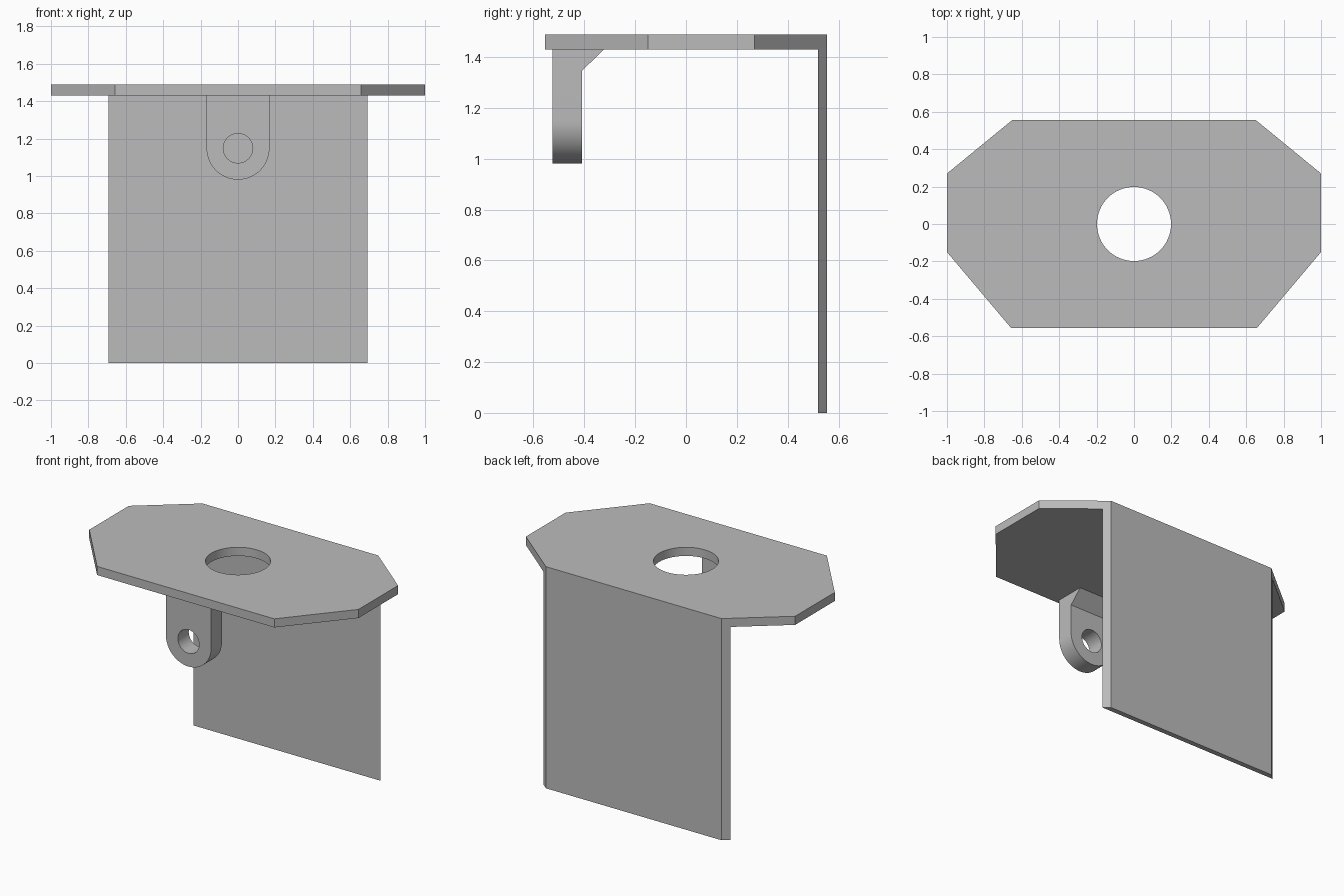
import bpy, bmesh, math
from mathutils import Vector

if "Cube" in bpy.data.objects:
    bpy.data.objects.remove(bpy.data.objects["Cube"], do_unlink=True)

PLATE_BOTTOM, PLATE_TOP = 1.43, 1.488
LUG_R, LUG_Z = 0.168, 1.148
LUG_FRONT, LUG_BACK = -0.525, -0.41

grey = bpy.data.materials.new("plain grey")
grey.use_nodes = True
grey.diffuse_color = (0.5, 0.5, 0.5, 1)
grey.node_tree.nodes["Principled BSDF"].inputs["Base Color"].default_value = (0.5, 0.5, 0.5, 1)


def prism(name, points, axis, start, end):
    """Extrude a 2D outline along an axis; the outline uses the other two axes in order."""
    def place(a, b):
        coords = [a, b]
        coords.insert("xyz".index(axis), start)
        return coords
    bm = bmesh.new()
    face = bm.faces.new([bm.verts.new(place(a, b)) for a, b in points])
    offset = Vector((0, 0, 0))
    offset["xyz".index(axis)] = end - start
    result = bmesh.ops.extrude_face_region(bm, geom=[face])
    moved = [g for g in result["geom"] if isinstance(g, bmesh.types.BMVert)]
    bmesh.ops.translate(bm, vec=offset, verts=moved)
    if face.is_valid and len(bm.faces) == len(points) + 1:
        bm.faces.new(list(face.verts))
    bmesh.ops.recalc_face_normals(bm, faces=bm.faces)
    mesh = bpy.data.meshes.new(name)
    bm.to_mesh(mesh)
    bm.free()
    obj = bpy.data.objects.new(name, mesh)
    bpy.context.collection.objects.link(obj)
    mesh.materials.append(grey)
    return obj


def arc(cx, cy, r, a0, a1, n):
    return [(cx + r * math.cos(a0 + (a1 - a0) * i / n),
             cy + r * math.sin(a0 + (a1 - a0) * i / n)) for i in range(n + 1)]


def circle(cx, cy, r, n=64):
    return arc(cx, cy, r, 0, math.tau, n)[:-1]


def combine(obj, other, operation):
    """Apply a boolean and discard the helper."""
    bpy.context.view_layer.objects.active = obj
    mod = obj.modifiers.new("combine", "BOOLEAN")
    mod.operation, mod.solver, mod.object = operation, "EXACT", other
    bpy.ops.object.modifier_apply(modifier=mod.name)
    bpy.data.objects.remove(other, do_unlink=True)


def smooth(obj):
    bpy.ops.object.select_all(action="DESELECT")
    obj.select_set(True)
    bpy.context.view_layer.objects.active = obj
    bpy.ops.object.shade_smooth_by_angle(angle=math.radians(30))


# Top plate with clipped corners and a round opening
half = [(0.658, -0.555), (1, -0.15), (1, 0.27), (0.652, 0.555)]
plate = prism("top_plate", half + [(-x, y) for x, y in reversed(half)], "z", PLATE_BOTTOM, PLATE_TOP)
combine(plate, prism("opening_cutter", circle(0, 0, 0.198), "z", 1.3, 1.6), "DIFFERENCE")
smooth(plate)

# Back panel, its sides following the plate's clipped corners
prism("back_panel", [(0.693, 0.52), (0.652, 0.555), (-0.652, 0.555), (-0.693, 0.52)],
      "z", 0, PLATE_BOTTOM)

# Hanging lug with rounded end, gusset and pin hole
outline = arc(0, LUG_Z, LUG_R, math.pi, math.tau, 32) + [(LUG_R, PLATE_BOTTOM), (-LUG_R, PLATE_BOTTOM)]
lug = prism("hanging_lug", outline, "y", LUG_FRONT, LUG_BACK)
gusset = prism("lug_gusset", [(LUG_BACK, 1.345), (-0.322, PLATE_BOTTOM), (LUG_BACK, PLATE_BOTTOM)],
               "x", -LUG_R, LUG_R)
combine(lug, gusset, "UNION")
combine(lug, prism("pin_cutter", circle(0, LUG_Z, 0.079, 48), "y", -0.7, -0.3), "DIFFERENCE")
smooth(lug)
